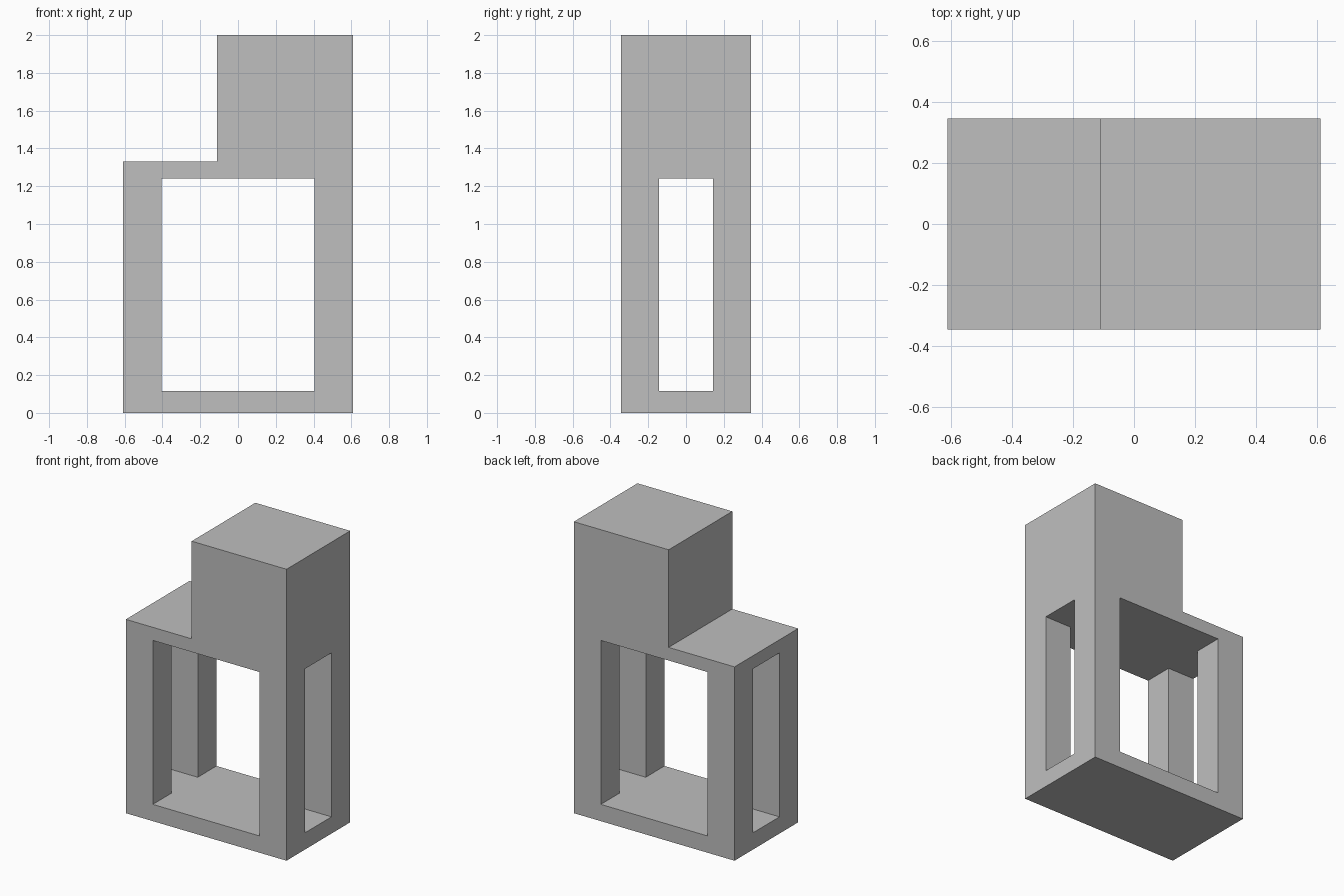
import bpy
import bmesh
from mathutils import Vector

cube = bpy.data.objects.get("Cube")
if cube:
    bpy.data.objects.remove(cube, do_unlink=True)

WIDTH, DEPTH, HEIGHT = 0.61, 0.345, 2.0   # half width, half depth, full height
SHOULDER_Z, TOWER_X = 1.33, -0.11
OPEN_X, OPEN_Y = 0.405, 0.142             # half sizes of the openings
FLOOR_Z, CEILING_Z = 0.115, 1.24

grey = bpy.data.materials.new("plain grey")
grey.use_nodes = True
colour = (0.52, 0.52, 0.52, 1)
grey.diffuse_color = colour
grey.node_tree.nodes["Principled BSDF"].inputs["Base Color"].default_value = colour


def prism(name, outline, offset):
    """Extrude a closed outline of 3D points along an offset."""
    bm = bmesh.new()
    face = bm.faces.new([bm.verts.new(p) for p in outline])
    ext = bmesh.ops.extrude_face_region(bm, geom=[face], use_keep_orig=True)
    verts = [v for v in ext["geom"] if isinstance(v, bmesh.types.BMVert)]
    bmesh.ops.translate(bm, verts=verts, vec=Vector(offset))
    bmesh.ops.recalc_face_normals(bm, faces=bm.faces)
    mesh = bpy.data.meshes.new(name)
    bm.to_mesh(mesh)
    bm.free()
    mesh.materials.append(grey)
    obj = bpy.data.objects.new(name, mesh)
    bpy.context.collection.objects.link(obj)
    return obj


# Stepped body: low shoulder on the right, tall tower on the left
steps = [(-WIDTH, 0), (WIDTH, 0), (WIDTH, HEIGHT), (TOWER_X, HEIGHT),
         (TOWER_X, SHOULDER_Z), (-WIDTH, SHOULDER_Z)]
body = prism("stepped_frame", [(x, -DEPTH, z) for x, z in steps], (0, 2 * DEPTH, 0))

# Cross-shaped cutter leaves four corner posts between floor and ceiling
FAR = 1.0
quarter = [(FAR, OPEN_Y), (OPEN_X, OPEN_Y), (OPEN_X, FAR)]
cross = []
for sx, sy in ((1, 1), (-1, 1), (-1, -1), (1, -1)):
    corner = [(sx * x, sy * y) for x, y in quarter]
    cross += corner if sx * sy > 0 else corner[::-1]
cutter = prism("opening_cutter", [(x, y, FLOOR_Z) for x, y in cross],
               (0, 0, CEILING_Z - FLOOR_Z))
cutter.hide_render = True

# Cut the openings, then drop the cutter
cut = body.modifiers.new("openings", "BOOLEAN")
cut.operation = "DIFFERENCE"
cut.solver = "EXACT"
cut.object = cutter
bpy.context.view_layer.objects.active = body
body.select_set(True)
bpy.ops.object.modifier_apply(modifier=cut.name)
bpy.data.objects.remove(cutter, do_unlink=True)
